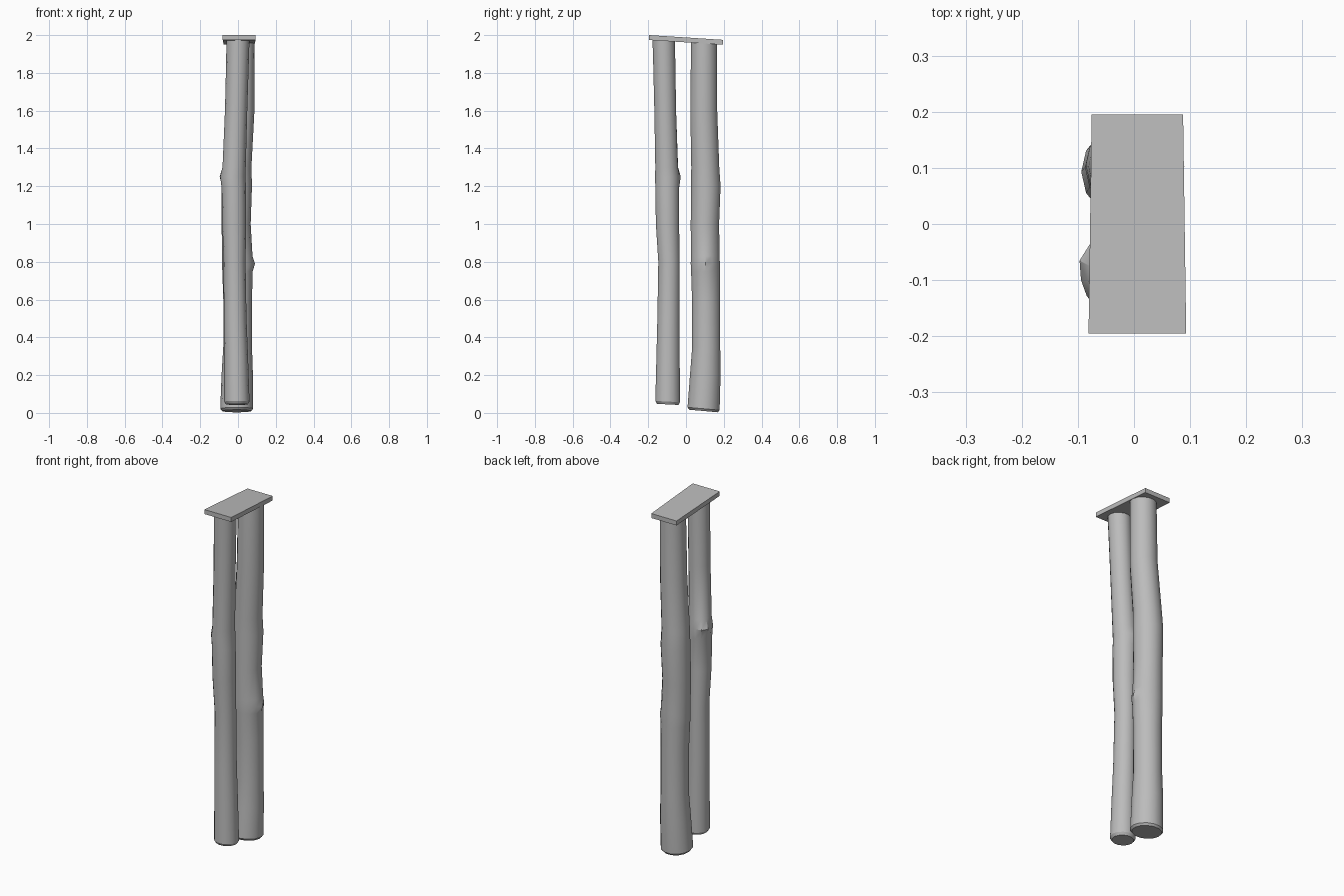
import bpy
import bmesh
from math import cos, sin, tau, exp
from mathutils import Vector

default_cube = bpy.data.objects.get("Cube")
if default_cube:
    bpy.data.objects.remove(default_cube, do_unlink=True)

SIDES = 14
GREY = (0.5, 0.5, 0.5, 1)

grey = bpy.data.materials.new("plain grey")
grey.diffuse_color = GREY
grey.use_nodes = True
shader = next(n for n in grey.node_tree.nodes if n.type == 'BSDF_PRINCIPLED')
shader.inputs["Base Color"].default_value = GREY


def finish(bm, name):
    """Turn a bmesh into a linked object with the shared material."""
    bmesh.ops.recalc_face_normals(bm, faces=bm.faces)
    mesh = bpy.data.meshes.new(name)
    bm.to_mesh(mesh)
    bm.free()
    mesh.materials.append(grey)
    obj = bpy.data.objects.new(name, mesh)
    bpy.context.collection.objects.link(obj)
    return obj


def make_post(name, sections, tilt, knot, knot_size, knot_height):
    """Loft round sections (z, x, y, radius), then swell a knot outwards."""
    bm = bmesh.new()
    rings = []
    for i, (z, cx, cy, radius) in enumerate(sections):
        slope = tilt if i < 2 else 0
        ring = []
        for s in range(SIDES):
            dx, dy = cos(tau * s / SIDES), sin(tau * s / SIDES)
            co = Vector((cx + radius * dx, cy + radius * dy, z + slope * radius * dy))
            away = co - knot
            away.z /= knot_height
            swell = knot_size * exp(-(away.length / 0.04) ** 2)
            co += Vector((dx, dy, 0)) * swell
            ring.append(bm.verts.new(co))
        rings.append(ring)
    for low, high in zip(rings, rings[1:]):
        for s in range(SIDES):
            t = (s + 1) % SIDES
            bm.faces.new((low[s], low[t], high[t], high[s]))
    bm.faces.new(rings[0])
    bm.faces.new(rings[-1])
    post = finish(bm, name)
    bpy.ops.object.select_all(action='DESELECT')
    bpy.context.view_layer.objects.active = post
    post.select_set(True)
    bpy.ops.object.shade_smooth_by_angle()
    return post


# Thin front post with a knot on its inner right side
make_post("front_post", [
    (0.045, -0.006, -0.097, 0.058),
    (0.06, -0.006, -0.097, 0.067),
    (0.3, -0.01, -0.095, 0.063),
    (0.5, -0.015, -0.093, 0.06),
    (0.8, -0.018, -0.09, 0.058),
    (1.0, -0.02, -0.098, 0.063),
    (1.19, -0.022, -0.1, 0.064),
    (1.25, -0.025, -0.1, 0.065),
    (1.3, -0.02, -0.103, 0.061),
    (1.6, -0.01, -0.11, 0.059),
    (1.85, -0.003, -0.115, 0.06),
    (1.98, 0, -0.118, 0.061),
], -0.05, Vector((-0.07, -0.055, 1.25)), 0.02, 1)

# Thick back post with a small knot on its left side
make_post("back_post", [
    (0.01, -0.007, 0.093, 0.078),
    (0.022, -0.007, 0.093, 0.087),
    (0.2, -0.004, 0.102, 0.083),
    (0.35, -0.002, 0.107, 0.076),
    (0.6, -0.002, 0.106, 0.076),
    (0.75, -0.005, 0.103, 0.078),
    (0.79, -0.006, 0.102, 0.079),
    (0.83, -0.006, 0.102, 0.078),
    (1.0, -0.01, 0.1, 0.077),
    (1.2, -0.006, 0.105, 0.08),
    (1.3, -0.005, 0.102, 0.076),
    (1.6, 0.014, 0.094, 0.073),
    (1.97, 0.018, 0.095, 0.07),
], -0.09, Vector((0.075, 0.1, 0.79)), 0.017, 0.9)

# Sloping cap plate, slightly narrower at the back
bm = bmesh.new()
bmesh.ops.create_cube(bm, size=1)
for v in bm.verts:
    back = v.co.y > 0
    width = 0.163 if back else 0.174
    top = 1.975 if back else 2.0
    v.co = (0.006 + v.co.x * width, v.co.y * 0.39, top if v.co.z > 0 else top - 0.026)
finish(bm, "cap_plate")
